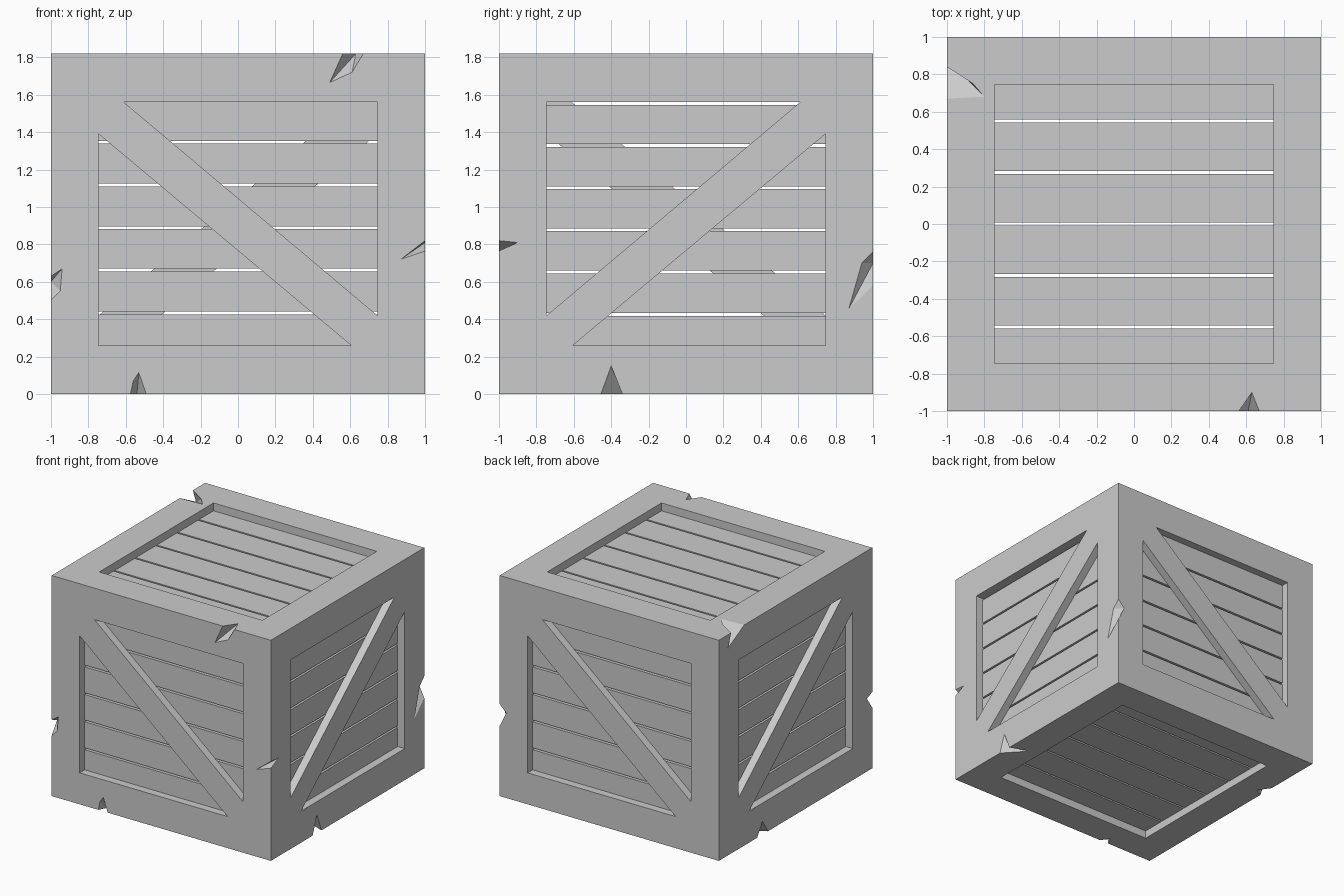
import bpy, bmesh
from math import pi
from mathutils import Vector, Matrix

if "Cube" in bpy.data.objects:
    bpy.data.objects.remove(bpy.data.objects["Cube"])

H = 1.82                      # crate height
IN, ZB, ZT = 0.745, 0.26, 1.56  # panel opening
REC, THK, GAP = 0.065, 0.05, 0.015


def new_object(name, bm):
    bmesh.ops.recalc_face_normals(bm, faces=bm.faces)
    me = bpy.data.meshes.new(name)
    bm.to_mesh(me)
    bm.free()
    ob = bpy.data.objects.new(name, me)
    bpy.context.collection.objects.link(ob)
    return ob


def box(name, lo, hi, rot=0):
    bm = bmesh.new()
    lo, hi = Vector(lo), Vector(hi)
    m = Matrix.Rotation(rot, 4, 'Z') @ Matrix.Translation((lo + hi) / 2)
    bmesh.ops.create_cube(bm, size=1, matrix=m @ Matrix.Diagonal((*(hi - lo), 1)))
    return new_object(name, bm)


def hull(name, pts):
    bm = bmesh.new()
    for p in pts:
        bm.verts.new(p)
    r = bmesh.ops.convex_hull(bm, input=bm.verts)
    junk = [v for v in r["geom_interior"] if isinstance(v, bmesh.types.BMVert)]
    bmesh.ops.delete(bm, geom=junk, context='VERTS')
    return new_object(name, bm)


def cut(ob, cutter):
    cutter.hide_render = True
    mod = ob.modifiers.new("cut", 'BOOLEAN')
    mod.operation, mod.solver, mod.object = 'DIFFERENCE', 'EXACT', cutter
    bpy.context.view_layer.objects.active = ob
    bpy.ops.object.modifier_apply(modifier=mod.name)
    bpy.data.objects.remove(cutter)


# heavy beam frame: block with square openings through all three axes
frame = box("beam_frame", (-1, -1, 0), (1, 1, H))
cut(frame, box("cutter", (-IN, -2, ZB), (IN, 2, ZT)))
cut(frame, box("cutter", (-2, -IN, ZB), (2, IN, ZT)))
cut(frame, box("cutter", (-IN, -IN, -1), (IN, IN, 3)))

# splintered chips on the beam edges; last point of each lies outside the edge
chips = [
    [(.56, -1, H), (.49, -1, 1.665), (.61, -1, 1.72), (.67, -1, H), (.63, -.9, H), (.6, -1.06, 1.88)],
    [(-1, .84, H), (-.86, .75, H), (-.8, .68, H), (-1, .67, H), (-1, .88, 1.71), (-1.06, .77, 1.88)],
    [(-1, -1, .63), (-.94, -1, .67), (-.95, -1, .55), (-1, -1, .5), (-1, -.93, .6), (-1.05, -1.05, .58)],
    [(1, -1, .82), (.87, -1, .72), (1, -1, .765), (1, -.9, .81), (1.04, -1.04, .80)],
    [(-.575, -1, 0), (-.56, -1, .07), (-.53, -1, .115), (-.49, -1, 0), (-.54, -.93, 0), (-.53, -1.05, -.05)],
    [(1, -.455, 0), (1, -.4, .15), (1, -.34, 0), (.84, -.28, 0), (1.06, -.4, -.06)],
    [(1, 1, .76), (1, .94, .7), (1, .87, .455), (1, 1, .58), (.94, 1, .7), (1.04, 1.04, .65)],
    [(-1, .5, 0), (-1, .43, .11), (-1, .36, 0), (-.93, .4, 0), (-1.05, .43, -.05)],
]
for pts in chips:
    cut(frame, hull("chip_cutter", pts))

# slatted walls with a diagonal brace on each of the four sides
brace = [(-IN, ZT), (-.61, ZT), (IN, .42), (IN, ZB), (.605, ZB), (-IN, 1.39)]
for i, side in enumerate(("front", "right", "back", "left")):
    rot = i * pi / 2
    flip = -1 if i % 2 else 1
    gaps = [.425, .652, .878, 1.103, 1.329, 1.554] if i % 2 else [.434, .664, .889, 1.117, 1.346]
    edges = [ZB - GAP / 2] + gaps + ([] if i % 2 else [ZT + GAP / 2])
    for k, (a, b) in enumerate(zip(edges, edges[1:])):
        box(f"{side}_plank_{k + 1}", (-IN, -1 + REC, a + GAP / 2),
            (IN, -1 + REC + THK, b - GAP / 2), rot)
    bm = bmesh.new()
    f = bm.faces.new([bm.verts.new((flip * x, -1, z)) for x, z in brace])
    r = bmesh.ops.extrude_face_region(bm, geom=[f])
    bmesh.ops.translate(bm, vec=(0, REC, 0),
                        verts=[v for v in r["geom"] if isinstance(v, bmesh.types.BMVert)])
    # keep the outer cap so the brace is closed
    if f.is_valid is False or len(bm.faces) < 8:
        bmesh.ops.holes_fill(bm, edges=bm.edges)
    bmesh.ops.rotate(bm, verts=bm.verts, matrix=Matrix.Rotation(rot, 3, 'Z'))
    new_object(f"{side}_brace", bm)

# lid and floor planks running across x
for name, z in (("lid", H - REC - THK), ("floor", REC)):
    ys = [-IN - GAP / 2, -.55, -.275, 0, .275, .55, IN + GAP / 2]
    for k, (a, b) in enumerate(zip(ys, ys[1:])):
        box(f"{name}_plank_{k + 1}", (-IN, a + GAP / 2, z), (IN, b - GAP / 2, z + THK))
